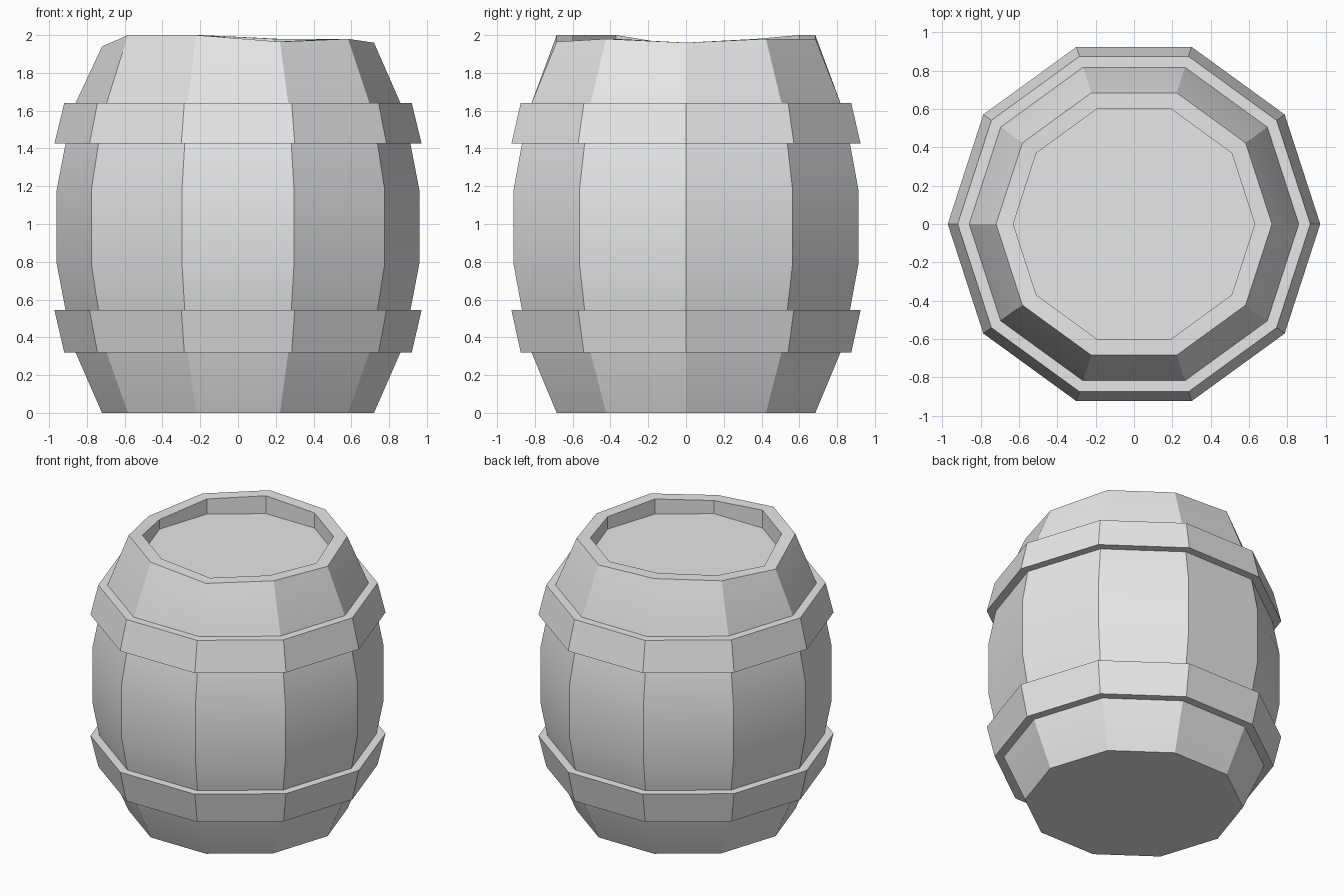
import bpy
import bmesh
import math

SIDES = 10

cube = bpy.data.objects.get("Cube")
if cube:
    bpy.data.objects.remove(cube, do_unlink=True)

grey = bpy.data.materials.new("plain_grey")
grey.use_nodes = True
grey.diffuse_color = (0.8, 0.8, 0.8, 1)
grey.node_tree.nodes["Principled BSDF"].inputs["Base Color"].default_value = (0.8, 0.8, 0.8, 1)


def lathe(name, profile, closed=False):
    """Sweep (radius, height) points round ten sides; a height may be a list, one per corner."""
    bm = bmesh.new()
    rings = []
    for radius, height in profile:
        ring = []
        for i in range(SIDES):
            a = math.tau * i / SIDES
            z = height[i] if isinstance(height, list) else height
            ring.append(bm.verts.new((radius * math.cos(a), radius * math.sin(a), z)))
        rings.append(ring)
    pairs = list(zip(rings, rings[1:]))
    if closed:
        pairs.append((rings[-1], rings[0]))
    else:
        bm.faces.new(rings[0])
        bm.faces.new(rings[-1])
    for low, high in pairs:
        for i in range(SIDES):
            j = (i + 1) % SIDES
            bm.faces.new((low[i], low[j], high[j], high[i]))
    bmesh.ops.recalc_face_normals(bm, faces=bm.faces)
    mesh = bpy.data.meshes.new(name)
    bm.to_mesh(mesh)
    bm.free()
    mesh.materials.append(grey)
    obj = bpy.data.objects.new(name, mesh)
    bpy.context.collection.objects.link(obj)
    bpy.ops.object.select_all(action="DESELECT")
    obj.select_set(True)
    bpy.context.view_layer.objects.active = obj
    bpy.ops.object.shade_smooth_by_angle(angle=math.radians(30))
    return obj


# Barrel body with an uneven rim and a sunken lid
rim = [1.96, 1.98, 1.98, 2.0, 1.98, 1.94, 2.0, 2.0, 1.965, 1.98]
lathe("barrel_body", [
    (0.72, 0), (0.86, 0.32), (0.913, 0.545), (0.96, 0.79),
    (0.96, 1.18), (0.913, 1.425), (0.86, 1.64),
    (0.72, rim), (0.63, rim), (0.63, 1.87),
])

# Hoops, each flaring towards the middle of the barrel
for name, narrow, wide in (("lower_hoop", 0.32, 0.545), ("upper_hoop", 1.64, 1.425)):
    lathe(name, [(0.92, narrow), (0.972, wide), (0.89, wide), (0.84, narrow)], closed=True)
